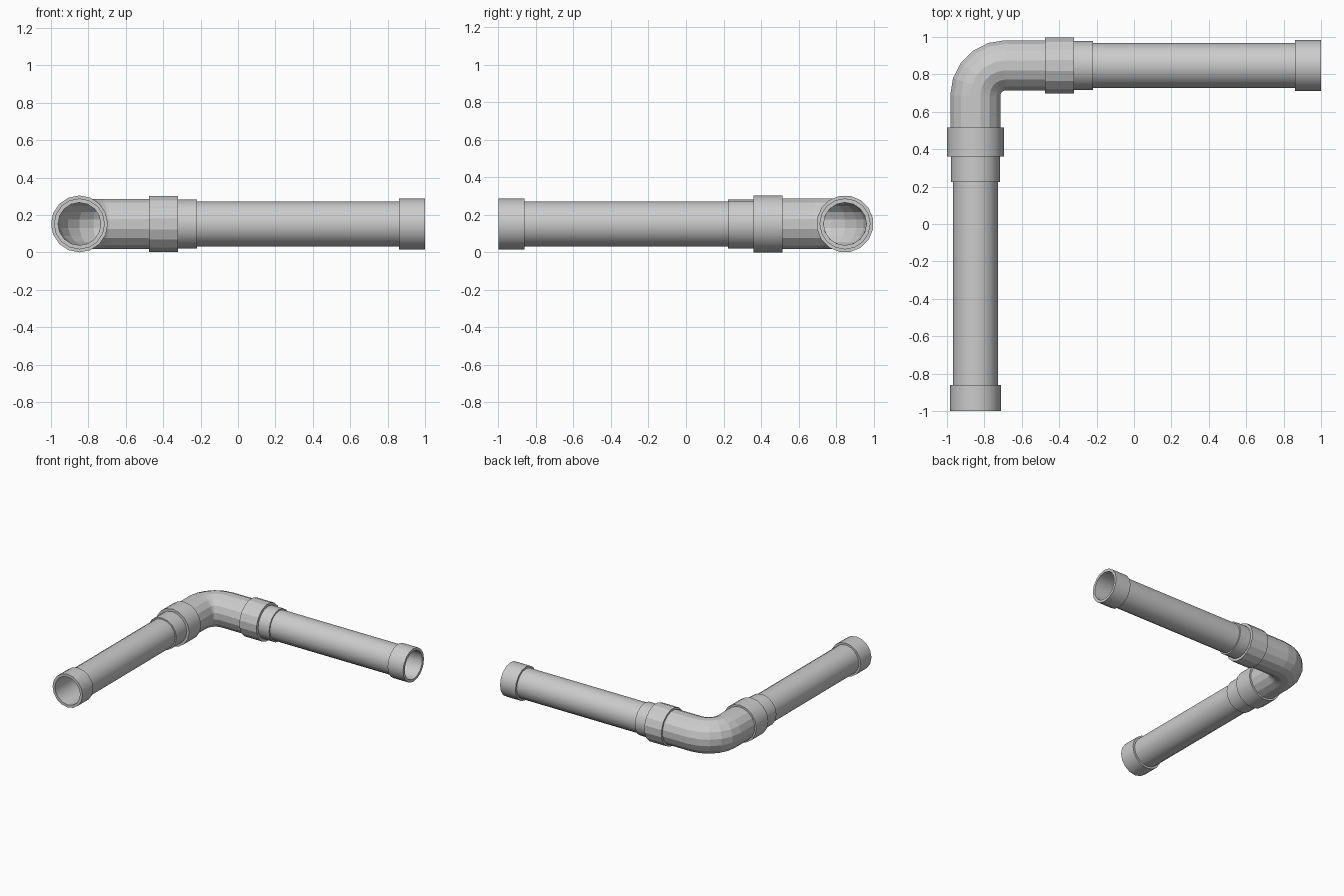
import bpy, bmesh, math
from mathutils import Vector

if "Cube" in bpy.data.objects:
    bpy.data.objects.remove(bpy.data.objects["Cube"])

CX, CY, CZ = -0.848, 0.848, 0.152   # pipe axes: x = CX and y = CY at height CZ
SIDES = 16
UP = Vector((0, 0, 1))


def tube(name, stations, sides=SIDES, phase=0.0, smooth=True):
    """Closed loop of rings; each station is (x, y, direction angle, radius)."""
    bm = bmesh.new()
    rings = []
    for x, y, ang, r in stations:
        side = Vector((math.sin(ang), -math.cos(ang), 0))
        ring = []
        for i in range(sides):
            a = 2 * math.pi * (i + phase) / sides
            ring.append(bm.verts.new(Vector((x, y, CZ)) + side * (r * math.cos(a)) + UP * (r * math.sin(a))))
        rings.append(ring)
    for k, ring in enumerate(rings):
        nxt = rings[(k + 1) % len(rings)]
        for i in range(sides):
            j = (i + 1) % sides
            bm.faces.new((ring[i], ring[j], nxt[j], nxt[i]))
    bmesh.ops.recalc_face_normals(bm, faces=bm.faces)
    mesh = bpy.data.meshes.new(name)
    bm.to_mesh(mesh)
    bm.free()
    ob = bpy.data.objects.new(name, mesh)
    bpy.context.collection.objects.link(ob)
    if smooth:
        bpy.ops.object.select_all(action='DESELECT')
        ob.select_set(True)
        bpy.context.view_layer.objects.active = ob
        bpy.ops.object.shade_smooth_by_angle(angle=math.radians(35))
    return ob


def straight(name, axis, a, b, outer, inner, **kw):
    """Straight hollow pipe from a to b along the x or y arm."""
    prof = [(a, outer), (b, outer), (b, inner), (a, inner)]
    if axis == 'x':
        st = [(t, CY, 0.0, r) for t, r in prof]
    else:
        st = [(CX, t, math.pi / 2, r) for t, r in prof]
    return tube(name, st, **kw)


# Long pipes, sleeves, couplings and end rims of both arms
straight("right_pipe", 'x', -0.40, 0.99, 0.120, 0.114)
straight("right_sleeve", 'x', -0.36, -0.22, 0.131, 0.117)
straight("right_coupling", 'x', -0.475, -0.32, 0.152, 0.114, phase=0.5, smooth=False)
straight("right_end_rim", 'x', 0.86, 1.0, 0.136, 0.114)

straight("front_pipe", 'y', -0.99, 0.44, 0.120, 0.114)
straight("front_sleeve", 'y', 0.225, 0.40, 0.131, 0.117)
straight("front_coupling", 'y', 0.36, 0.515, 0.152, 0.114)
straight("front_end_rim", 'y', -1.0, -0.86, 0.136, 0.114)

# Elbow: straight lead-in, quarter bend, straight lead-out, hollow inside
BEND, STEPS = 0.16, 5
path = [(CX, 0.46, math.pi / 2)]
for k in range(STEPS + 1):
    t = math.pi / 2 * k / STEPS
    path.append((CX + BEND * (1 - math.cos(t)), CY - BEND * (1 - math.sin(t)), math.pi / 2 - t))
path.append((-0.42, CY, 0.0))
tube("elbow", [p + (0.137,) for p in path] + [p + (0.115,) for p in reversed(path)],
     phase=0.5, smooth=False)
